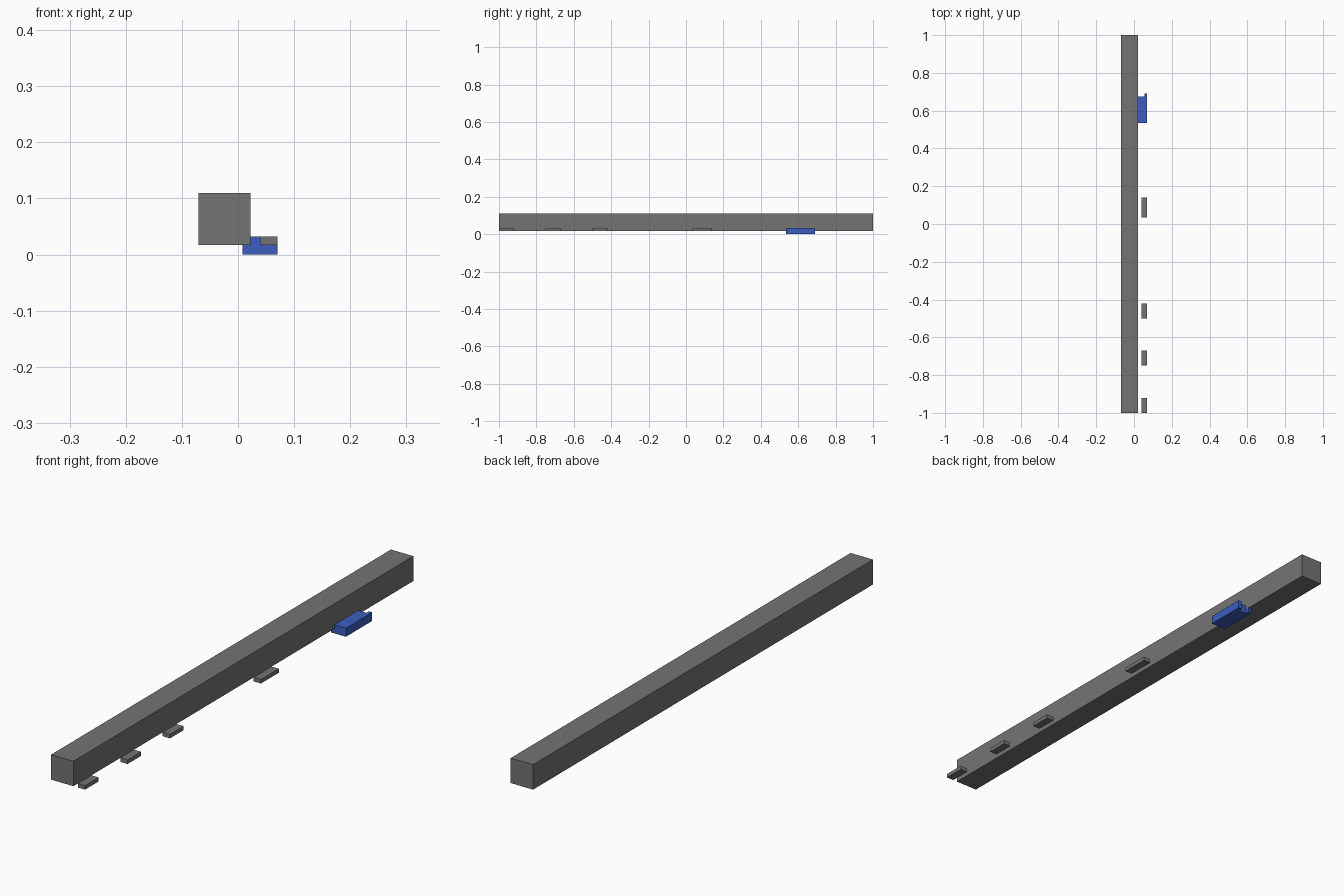
import bpy
import bmesh

cube = bpy.data.objects.get("Cube")
if cube:
    bpy.data.objects.remove(cube, do_unlink=True)


def make_material(name, color):
    mat = bpy.data.materials.new(name)
    mat.use_nodes = True
    mat.diffuse_color = color
    mat.node_tree.nodes["Principled BSDF"].inputs["Base Color"].default_value = color
    return mat


grey = make_material("dark_grey", (0.175, 0.175, 0.175, 1))
blue = make_material("blue", (0.045, 0.11, 0.52, 1))


def prism(name, outline, z0, z1, mat):
    """Extrude a flat xy outline from z0 up to z1."""
    bm = bmesh.new()
    face = bm.faces.new([bm.verts.new((x, y, z0)) for x, y in outline])
    ext = bmesh.ops.extrude_face_region(bm, geom=[face])
    top = [v for v in ext["geom"] if isinstance(v, bmesh.types.BMVert)]
    bmesh.ops.translate(bm, verts=top, vec=(0, 0, z1 - z0))
    bmesh.ops.recalc_face_normals(bm, faces=bm.faces)
    mesh = bpy.data.meshes.new(name)
    bm.to_mesh(mesh)
    bm.free()
    mesh.materials.append(mat)
    obj = bpy.data.objects.new(name, mesh)
    bpy.context.collection.objects.link(obj)
    return obj


def box(name, x0, x1, y0, y1, z0, z1, mat):
    return prism(name, [(x0, y0), (x1, y0), (x1, y1), (x0, y1)], z0, z1, mat)


LEDGE, TAB_TOP, SIDE = 0.017, 0.032, 0.07

# Long square beam
box("beam", -SIDE, 0.022, -1, 1, LEDGE, 0.11, grey)

# Small loose tabs beside the beam
for i, (y0, y1) in enumerate([(-1, -0.92), (-0.75, -0.67), (-0.5, -0.42), (0.035, 0.14)]):
    box(f"tab_{i + 1}", 0.04, SIDE, y0, y1, LEDGE, TAB_TOP, grey)

# Blue block with a short prong at each rear corner
inner, prong, front, rear, tip = 0.008, 0.014, 0.535, 0.675, 0.69
outline = [(inner, front), (SIDE, front), (SIDE, tip), (SIDE - prong, tip),
           (SIDE - prong, rear), (inner + prong, rear), (inner + prong, tip), (inner, tip)]
prism("slider_block", outline, 0, TAB_TOP, blue)
